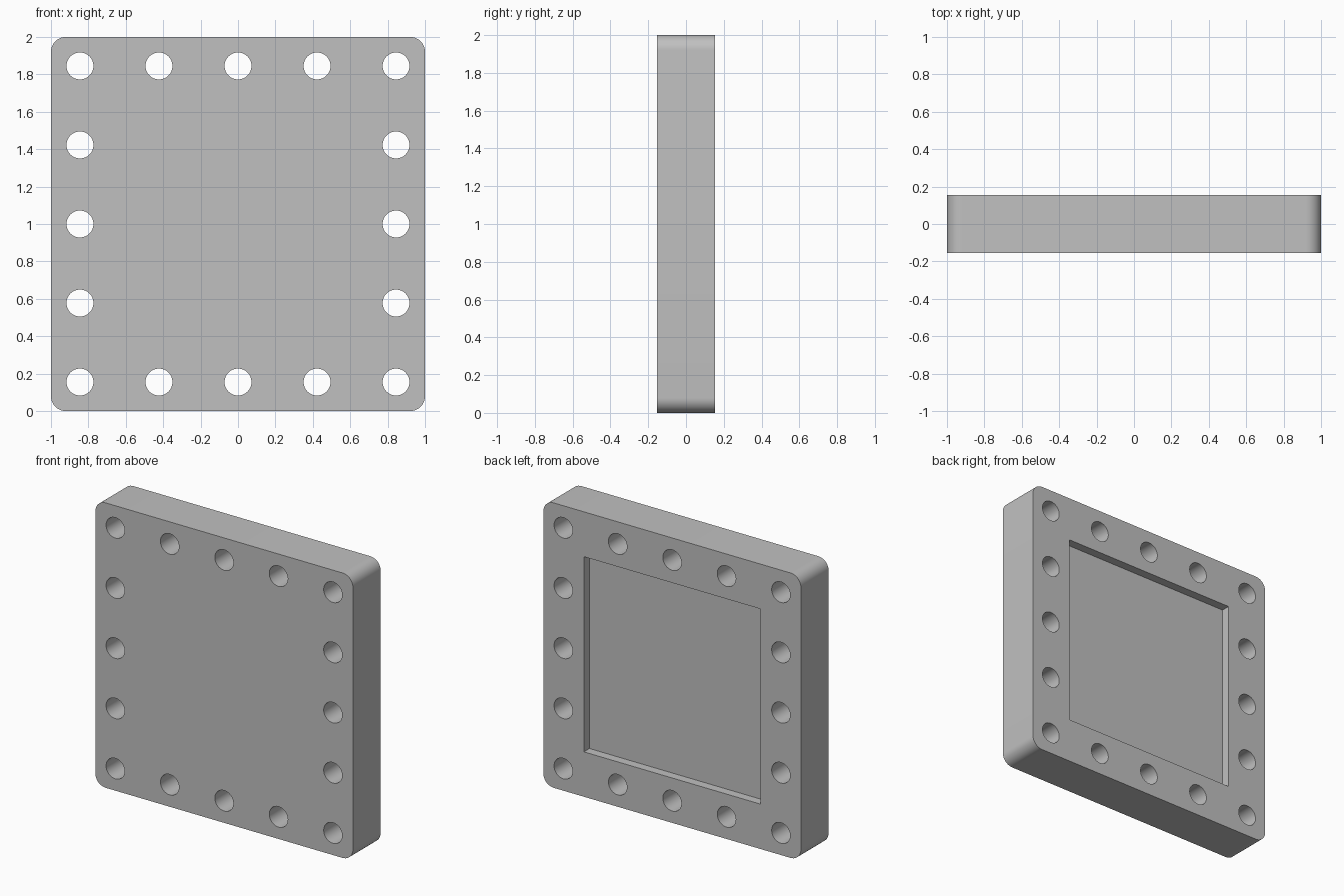
import bpy, bmesh, math
from mathutils import Matrix, Vector

HALF_DEPTH = 0.154
CORNER = 0.08
HOLE_RADIUS = 0.072
HOLE_REACH = 0.845
RECESS_HALF = 0.685
RECESS_DEPTH = 0.062

if "Cube" in bpy.data.objects:
    bpy.data.objects.remove(bpy.data.objects["Cube"], do_unlink=True)


def box(bm, size, centre):
    matrix = Matrix.Translation(centre) @ Matrix.Diagonal((*size, 1))
    return bmesh.ops.create_cube(bm, size=1, matrix=matrix)


def finish(bm, name):
    mesh = bpy.data.meshes.new(name)
    bm.to_mesh(mesh)
    bm.free()
    obj = bpy.data.objects.new(name, mesh)
    bpy.context.collection.objects.link(obj)
    return obj


grey = bpy.data.materials.new("plain grey")
grey.use_nodes = True
colour = (0.53, 0.53, 0.53, 1)
grey.diffuse_color = colour
grey.node_tree.nodes["Principled BSDF"].inputs["Base Color"].default_value = colour

# Plate with rounded corners
bm = bmesh.new()
box(bm, (2, 2 * HALF_DEPTH, 2), (0, 0, 1))
corners = [e for e in bm.edges
           if abs((e.verts[0].co - e.verts[1].co).y) > HALF_DEPTH]
bmesh.ops.bevel(bm, geom=corners, offset=CORNER, segments=10,
                profile=0.5, affect='EDGES')
plate = finish(bm, "flange_plate")
plate.data.materials.append(grey)

# Cutter: bolt holes around the border and a shallow square recess in the back
bm = bmesh.new()
turn = Matrix.Rotation(math.pi / 2, 4, 'X')
for i in range(-2, 3):
    for j in range(-2, 3):
        if max(abs(i), abs(j)) == 2:
            place = Vector((i * HOLE_REACH / 2, 0, 1 + j * HOLE_REACH / 2))
            bmesh.ops.create_cone(bm, cap_ends=True, segments=48,
                                  radius1=HOLE_RADIUS, radius2=HOLE_RADIUS,
                                  depth=4 * HALF_DEPTH,
                                  matrix=Matrix.Translation(place) @ turn)
box(bm, (2 * RECESS_HALF, 2 * RECESS_DEPTH, 2 * RECESS_HALF), (0, HALF_DEPTH, 1))
cutter = finish(bm, "hole_cutter")
cutter.hide_render = True
cutter.data.materials.append(grey)

# Cut, then smooth the round surfaces
cut = plate.modifiers.new("holes_and_recess", 'BOOLEAN')
cut.operation = 'DIFFERENCE'
cut.solver = 'EXACT'
cut.object = cutter
bpy.ops.object.select_all(action='DESELECT')
plate.select_set(True)
bpy.context.view_layer.objects.active = plate
bpy.ops.object.modifier_apply(modifier=cut.name)
bpy.data.objects.remove(cutter, do_unlink=True)
bpy.ops.object.shade_smooth_by_angle(angle=math.radians(30))
